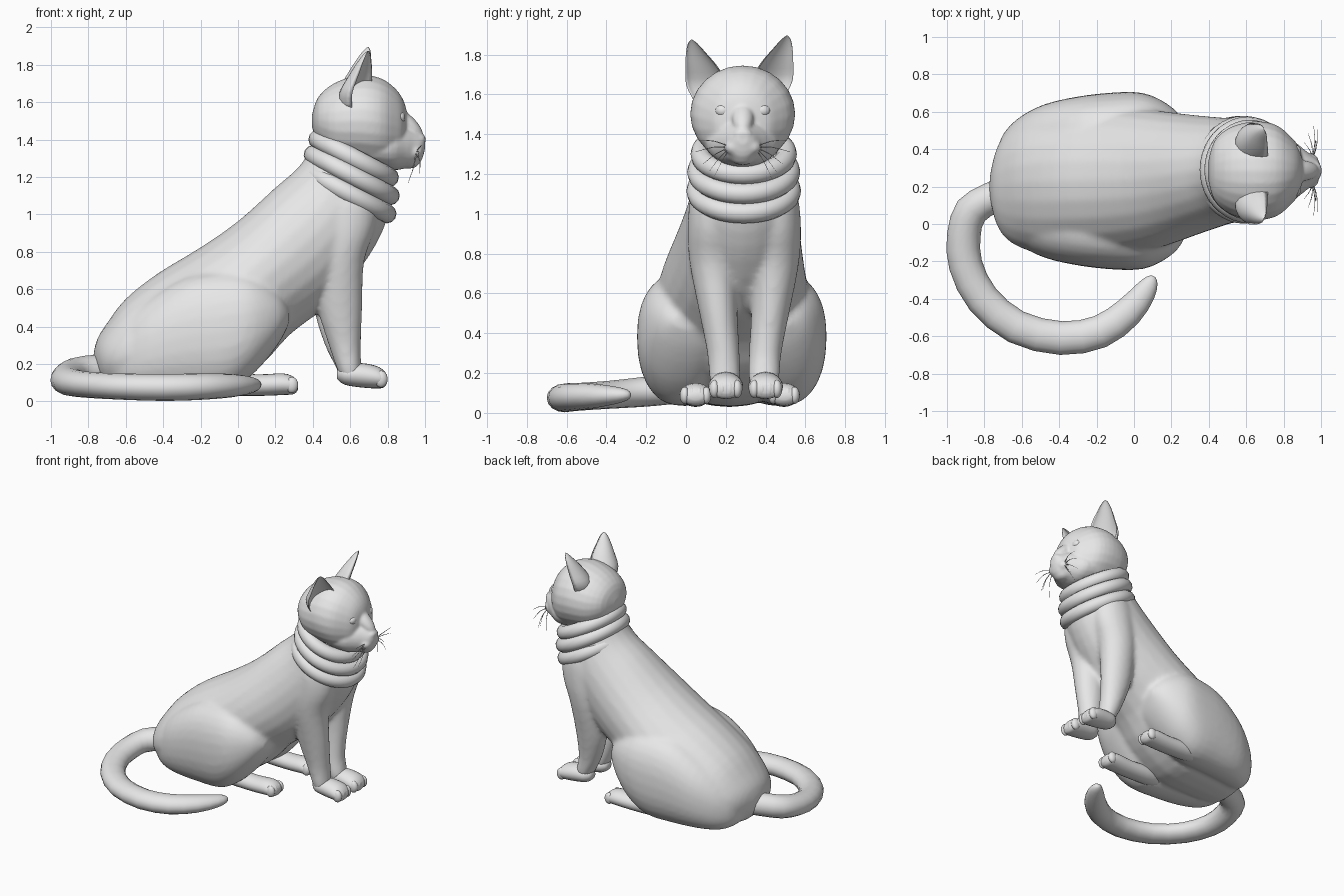
import bpy, bmesh, math
from mathutils import Vector, Matrix

if "Cube" in bpy.data.objects:
    bpy.data.objects.remove(bpy.data.objects["Cube"], do_unlink=True)

grey = bpy.data.materials.new("plain_grey")
grey.use_nodes = True
grey.diffuse_color = (0.8, 0.8, 0.8, 1)
grey.node_tree.nodes["Principled BSDF"].inputs["Base Color"].default_value = (0.8, 0.8, 0.8, 1)


def finish(name, bm):
    bmesh.ops.recalc_face_normals(bm, faces=bm.faces)
    for f in bm.faces:
        f.smooth = True
    mesh = bpy.data.meshes.new(name)
    bm.to_mesh(mesh)
    bm.free()
    mesh.materials.append(grey)
    ob = bpy.data.objects.new(name, mesh)
    bpy.context.collection.objects.link(ob)
    return ob


def circle(n, power=1.0):
    """Unit outline; a power below 1 squares it off."""
    def bulge(v):
        return math.copysign(abs(v) ** power, v)
    turns = [2 * math.pi * i / n for i in range(n)]
    return [(bulge(math.cos(t)), bulge(math.sin(t))) for t in turns]


def spline(a, b, c, d, t):
    return b + (c - a) * (t / 2) + (2 * a - 5 * b + 4 * c - d) * (t * t / 2) + (3 * b - a - 3 * c + d) * (t ** 3 / 2)


def loft(name, sections, shape=None, steps=3):
    """Skin through sections (centre, u, v), smoothly interpolated."""
    shape = shape or circle(24)
    secs = [[Vector(p) for p in s] for s in sections]
    last = len(secs) - 1
    smooth = []
    for i in range(last):
        four = [secs[max(i - 1, 0)], secs[i], secs[i + 1], secs[min(i + 2, last)]]
        for k in range(steps):
            smooth.append([spline(*(s[j] for s in four), k / steps) for j in range(3)])
    smooth.append(secs[-1])
    bm = bmesh.new()
    rings = [[bm.verts.new(c + u * a + v * b) for a, b in shape] for c, u, v in smooth]
    for r, q in zip(rings, rings[1:]):
        for i in range(len(shape)):
            j = (i + 1) % len(shape)
            bm.faces.new((r[i], r[j], q[j], q[i]))
    bm.faces.new(rings[0])
    bm.faces.new(rings[-1])
    return finish(name, bm)


def upright(x, top, bottom, y, half):
    """Section across x, given its top, bottom and half width."""
    return (x, y, (top + bottom) / 2), (0, 0, (top - bottom) / 2), (0, half, 0)


def blob(name, centre, radii, tilt=0):
    bm = bmesh.new()
    mat = Matrix.Translation(centre) @ Matrix.Rotation(math.radians(tilt), 4, 'Y') @ Matrix.Diagonal((*radii, 1))
    bmesh.ops.create_uvsphere(bm, u_segments=24, v_segments=16, radius=1, matrix=mat)
    return finish(name, bm)


def fuse(name, parts, voxel, rounds):
    """Join overlapping parts and melt them into one soft skin."""
    with bpy.context.temp_override(active_object=parts[0], object=parts[0],
                                   selected_objects=parts, selected_editable_objects=parts):
        bpy.ops.object.join()
    parts[0].name = name
    skin = parts[0].modifiers.new("skin", 'REMESH')
    skin.mode = 'VOXEL'
    skin.voxel_size = voxel
    skin.use_smooth_shade = True
    soften = parts[0].modifiers.new("soften", 'SMOOTH')
    soften.factor = .5
    soften.iterations = rounds


# Torso: back point, belly point, centre y, half width
torso = [
    (-.775, .24, -.755, .14, .20, .07), (-.755, .33, -.69, .06, .20, .22),
    (-.70, .42, -.58, .035, .21, .32), (-.60, .55, -.38, .03, .22, .38),
    (-.43, .685, -.12, .05, .23, .41), (-.20, .825, .12, .19, .235, .40),
    (0, .965, .28, .36, .24, .365), (.20, 1.145, .50, .53, .265, .315),
    (.32, 1.25, .69, .76, .285, .28), (.38, 1.34, .80, .98, .29, .25),
    (.42, 1.44, .82, 1.2, .29, .23),
]
body = [loft("torso", [(((a + c) / 2, y, (b + d) / 2), ((a - c) / 2, 0, (b - d) / 2), (0, w, 0))
                       for a, b, c, d, y, w in torso])]

# Rolled neck scarf
for i, (x, z, r) in enumerate([(.587, 1.115, .236), (.608, 1.21, .232), (.618, 1.3, .215)]):
    bpy.ops.mesh.primitive_torus_add(major_segments=40, minor_segments=12, major_radius=r, minor_radius=.052,
                                     location=(x, .29, z), rotation=(0, math.radians(28), 0))
    roll = bpy.context.object
    roll.name = f"scarf_roll_{i + 1}"
    roll.data.materials.append(grey)
    bpy.ops.object.shade_smooth()

# Skull, then a narrower muzzle and nose bridge so the eyes sit in hollows
HEAD_Y = .285
skull = [(.395, 1.53, 1.47, .04), (.43, 1.63, 1.38, .16), (.52, 1.705, 1.29, .235), (.65, 1.745, 1.26, .264),
         (.76, 1.73, 1.25, .245), (.84, 1.675, 1.27, .18), (.885, 1.61, 1.31, .12), (.905, 1.54, 1.4, .03)]
muzzle = [(.70, 1.49, 1.25, .20), (.82, 1.485, 1.235, .18), (.89, 1.475, 1.245, .13), (.94, 1.455, 1.255, .09),
          (.98, 1.43, 1.285, .06), (1.0, 1.405, 1.35, .025)]
face = [loft(name, [upright(x, t, b, HEAD_Y, w) for x, t, b, w in parts])
        for name, parts in (("skull", skull), ("muzzle", muzzle))]
face.append(blob("nose_bridge", (.895, HEAD_Y, 1.49), (.12, .055, .048), 42))
face.append(blob("nose", (.978, HEAD_Y, 1.4), (.026, .048, .03), 20))
face.append(blob("chin", (.915, HEAD_Y, 1.28), (.055, .06, .035)))

# Crescent outline that leaves the ear open at the front
arc = [math.pi * i / 10 for i in range(11)]
crescent = [(math.cos(t), -math.sin(t)) for t in arc] + [(-math.cos(t), -.55 * math.sin(t)) for t in arc[1:-1]]

for side, label in ((-1, "right"), (1, "left")):
    def at(x, off, z, axis=HEAD_Y):
        return (x, axis + side * off, z)

    # Ears: offset, lean, height and width of each section
    ear = [(.655, .135, 1.58, 1.0), (.66, .165, 1.66, 1.08), (.68, .193, 1.75, .82), (.69, .22, 1.82, .5),
           (.697, .235, 1.865, .25), (.697, .24, 1.885, .04)]
    loft(f"{label}_ear", [(at(x, o, z + side * .01, .268), (-.045 * w, side * .095 * w, 0),
                           (.1 * w, side * .04 * w, 0)) for x, o, z, w in ear], crescent)

    # Face details
    blob(f"{label}_eye", at(.862, .10, 1.518), (.032, .038, .033))
    face.append(blob(f"{label}_whisker_pad", at(.94, .042, 1.335), (.05, .052, .042)))
    for i, (x, off, z) in enumerate([(.98, .22, 1.37), (.96, .24, 1.31), (.93, .20, 1.25),
                                     (.91, .15, 1.17), (.97, .17, 1.21)]):
        start, end = Vector(at(.95, .06, 1.335)), Vector(at(x, off, z))
        mid = (start + end) / 2 + Vector((.012, 0, .012))
        loft(f"{label}_whisker_{i + 1}", [(p, (.003 * k, 0, 0), (0, 0, .003 * k))
                                          for p, k in ((start, 1), (mid, .8), (end, .3))], circle(5))

    # Front leg and shoulder: back x, front x, side offset, half width, height; the left one sits further back
    leg = [(.50, .66, .13, .05, 1.22), (.42, .74, .14, .125, 1.1), (.395, .735, .155, .13, .93),
           (.395, .675, .155, .12, .75), (.425, .665, .13, .096, .5), (.485, .657, .105, .082, .3),
           (.53, .66, .099, .077, .17), (.56, .66, .099, .05, .095)]
    body.append(loft(f"{label}_front_leg", [
        (at((a + b) / 2 - (.02 if side > 0 and .2 < z < .6 else 0), o, z, .293), ((b - a) / 2, 0, 0), (0, w, 0))
        for a, b, o, w, z in leg]))
    paw = [(.53, .17, .12, .03), (.57, .2, .09, .07), (.66, .205, .075, .083), (.74, .19, .07, .087),
           (.78, .165, .075, .075), (.797, .14, .1, .03)]
    loft(f"{label}_front_paw", [upright(x, t, b, .3 + side * .1, w) for x, t, b, w in paw])
    for i in range(4):
        blob(f"{label}_front_toe_{i + 1}", at(.765, .1 + (i - 1.5) * .038, .12, .3), (.035, .026, .045))

    # Haunch: position, top, bottom, outermost reach
    haunch = [(-.73, .24, .12, .17), (-.70, .31, .08, .25), (-.62, .42, .045, .335), (-.48, .545, .035, .41),
              (-.28, .665, .035, .455), (-.08, .70, .045, .475), (.05, .69, .12, .47), (.15, .65, .22, .43),
              (.23, .585, .33, .37), (.275, .5, .42, .30)]
    body.append(loft(f"{label}_haunch", [upright(x, t, b, .23 + side * (o / 2 + .02), o / 2 - .02)
                                         for x, t, b, o in haunch], circle(28, .88)))

    # Hind foot
    foot = [(-.2, .14, .06, .03), (-.1, .16, .035, .07), (.1, .145, .03, .075), (.24, .15, .035, .08),
            (.3, .13, .04, .07), (.322, .1, .065, .03)]
    loft(f"{label}_hind_foot", [upright(x, t, b, .27 + side * .222, w) for x, t, b, w in foot])
    for i in range(4):
        blob(f"{label}_hind_toe_{i + 1}", at(.288, .222 + (i - 1.5) * .036, .088, .27), (.034, .025, .043))

fuse("body", body, .016, 8)
fuse("head", face, .009, 7)

# Tail curled round on the floor: x, y, z, width radius, height radius
tail = [(-.62, .2, .17, .08, .08), (-.76, .14, .165, .085, .085), (-.87, .07, .15, .09, .085),
        (-.91, -.06, .125, .09, .08), (-.90, -.22, .105, .09, .075), (-.81, -.4, .09, .09, .07),
        (-.63, -.55, .08, .09, .07), (-.39, -.61, .075, .09, .072), (-.18, -.575, .08, .088, .07),
        (-.03, -.47, .085, .08, .062), (.06, -.36, .088, .06, .045), (.095, -.3, .09, .035, .028),
        (.105, -.28, .09, .01, .01)]
rings = []
for i, (x, y, z, w, h) in enumerate(tail):
    a, b = tail[max(i - 1, 0)], tail[min(i + 1, len(tail) - 1)]
    across = Vector((a[1] - b[1], b[0] - a[0], 0)).normalized()
    rings.append(((x, y, z), across * w, (0, 0, h)))
loft("tail", rings, circle(16), 2)
